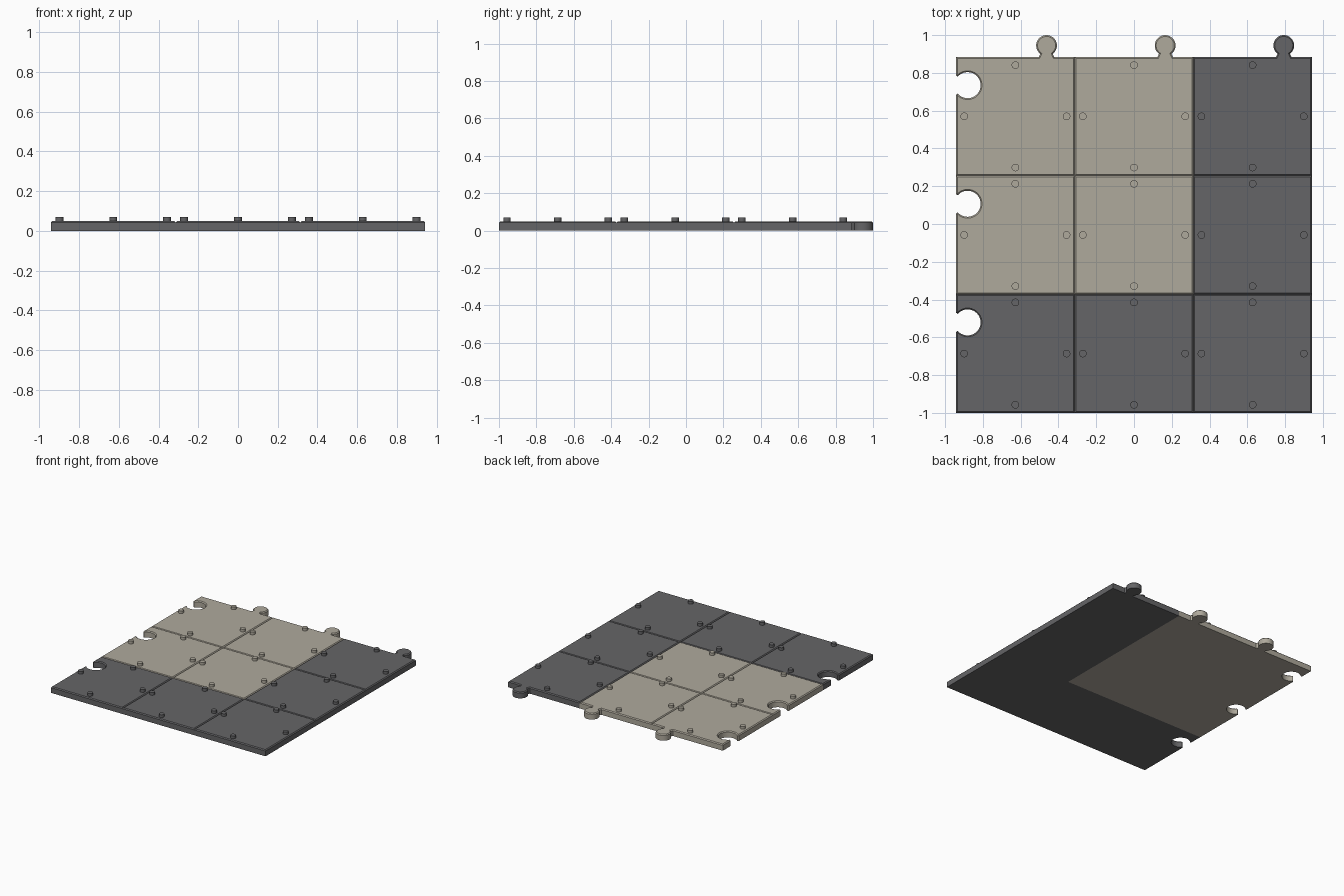
import bpy, bmesh, math
from mathutils import Matrix

if "Cube" in bpy.data.objects:
    bpy.data.objects.remove(bpy.data.objects["Cube"])

PITCH = 0.628           # tile size
HALF = PITCH / 2
THICK = 0.049           # tile thickness
CHAMFER = 0.007
STUD_TOP = 0.07
STUD_OFF = 0.271        # stud distance from tile centre
LOCK = 0.165            # joint offset along a tile edge
MID_Y = -0.058          # centre row position


def material(name, rgb):
    m = bpy.data.materials.new(name)
    m.diffuse_color = (*rgb, 1)
    m.use_nodes = True
    m.node_tree.nodes["Principled BSDF"].inputs["Base Color"].default_value = m.diffuse_color
    return m


light = material("warm_light_grey", (0.43, 0.40, 0.335))
dark = material("dark_grey", (0.13, 0.13, 0.135))


def joint(r, neck, flare, depth=0.061, n=28):
    """Round puzzle joint as (along edge, away from edge) points."""
    a = math.asin(neck / r)
    arc = []
    for i in range(n + 1):
        t = a + (2 * math.pi - 2 * a) * i / n
        arc.append((r * math.sin(t), depth - r * math.cos(t)))
    return [(flare, 0)] + arc + [(-flare, 0)]


def finish(bm, name, mat):
    bmesh.ops.recalc_face_normals(bm, faces=bm.faces)
    me = bpy.data.meshes.new(name)
    bm.to_mesh(me)
    bm.free()
    me.materials.append(mat)
    ob = bpy.data.objects.new(name, me)
    bpy.context.collection.objects.link(ob)
    bpy.ops.object.select_all(action='DESELECT')
    ob.select_set(True)
    bpy.context.view_layer.objects.active = ob
    bpy.ops.object.shade_smooth_by_angle(angle=math.radians(30))
    return ob


def tile(cx, cy, knob, socket, mat):
    # counter-clockwise outline with optional knob (back) and socket (left)
    pts = [(-HALF, -HALF), (HALF, -HALF), (HALF, HALF)]
    if knob:
        pts += [(LOCK + u, HALF + v) for u, v in joint(0.055, 0.033, 0.041)]
    pts.append((-HALF, HALF))
    if socket:
        pts += [(-HALF + v, LOCK + u) for u, v in joint(0.069, 0.045, 0.051)]
    bm = bmesh.new()
    base = bm.faces.new([bm.verts.new((cx + x, cy + y, 0)) for x, y in pts])
    ext = bmesh.ops.extrude_face_region(bm, geom=[base], use_keep_orig=True)["geom"]
    top = [g for g in ext if isinstance(g, bmesh.types.BMVert)]
    bmesh.ops.translate(bm, verts=top, vec=(0, 0, THICK))
    bmesh.ops.recalc_face_normals(bm, faces=bm.faces)
    # chamfer the upper rim
    rim = [e for e in bm.edges if all(v.co.z > THICK / 2 for v in e.verts)]
    bmesh.ops.bevel(bm, geom=rim, offset=CHAMFER, segments=1,
                    affect='EDGES', clamp_overlap=False)
    finish(bm, "floor_tile", mat)


def studs(cx, cy, mat):
    # one short peg near the middle of each tile edge
    bm = bmesh.new()
    z0 = THICK - 0.01
    for dx, dy in ((1, 0), (-1, 0), (0, 1), (0, -1)):
        pos = (cx + dx * STUD_OFF, cy + dy * STUD_OFF, (z0 + STUD_TOP) / 2)
        bmesh.ops.create_cone(bm, cap_ends=True, segments=24, radius1=0.02,
                              radius2=0.02, depth=STUD_TOP - z0,
                              matrix=Matrix.Translation(pos))
    finish(bm, "tile_studs", mat)


# 3 x 3 grid: light block at the back left, dark border front and right
for row in range(3):
    for col in range(3):
        mat = light if col < 2 and row > 0 else dark
        cx, cy = (col - 1) * PITCH, MID_Y + (row - 1) * PITCH
        tile(cx, cy, row == 2, col == 0, mat)
        studs(cx, cy, mat)
